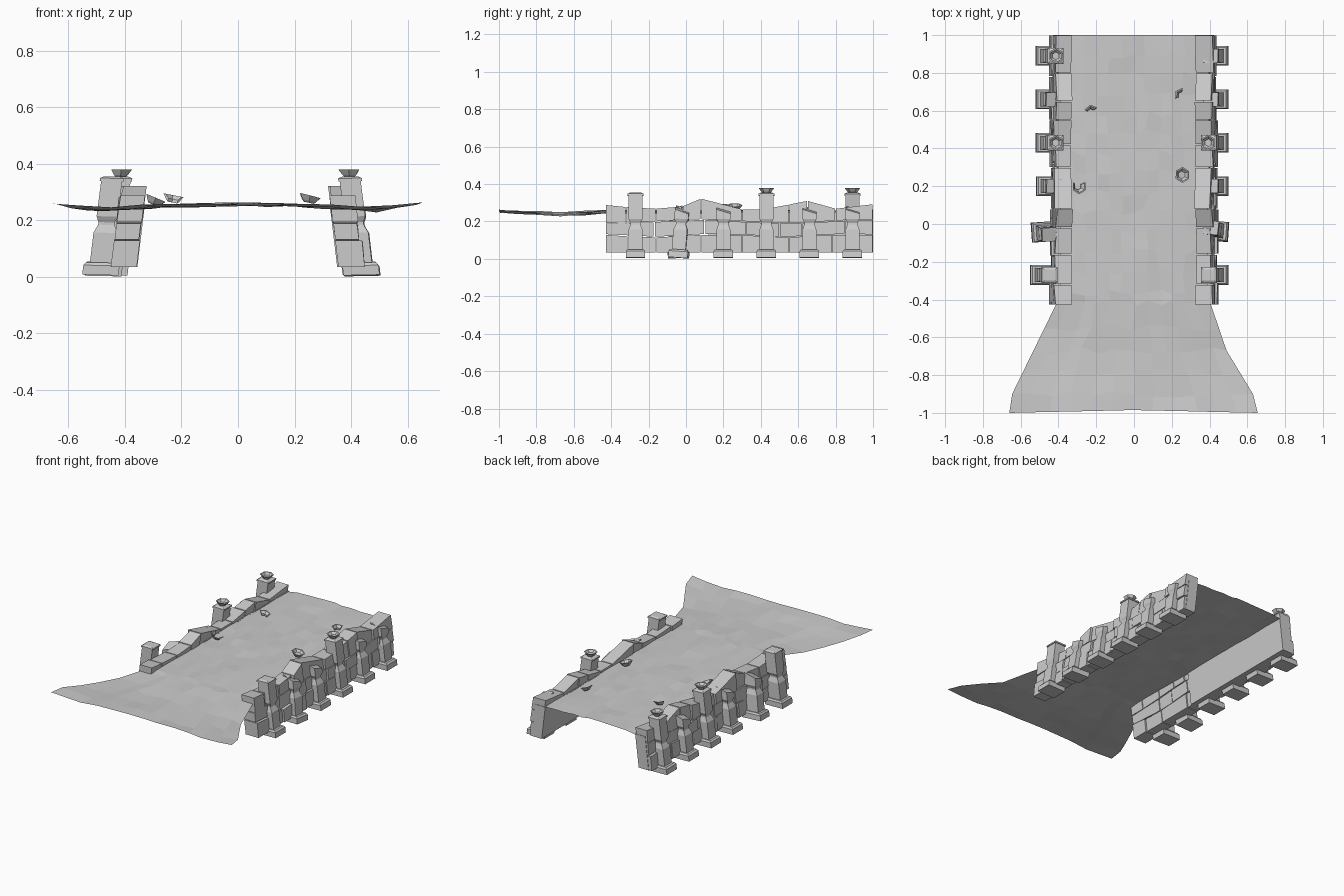
import bpy, bmesh, math, random
from mathutils import Matrix, Vector

if "Cube" in bpy.data.objects:
    bpy.data.objects.remove(bpy.data.objects["Cube"])
random.seed(4)


def lerp(table, t):
    for (a, p), (b, q) in zip(table, table[1:]):
        if t <= b:
            return p + (q - p) * (t - a) / (b - a)
    return table[-1][1]


def finish(bm, name):
    bmesh.ops.recalc_face_normals(bm, faces=bm.faces)
    me = bpy.data.meshes.new(name)
    bm.to_mesh(me)
    bm.free()
    ob = bpy.data.objects.new(name, me)
    bpy.context.collection.objects.link(ob)
    return ob


def loft(bm, rings, closed=True):
    rows = [[bm.verts.new(p) for p in r] for r in rings]
    n = len(rows[0])
    for a, b in zip(rows, rows[1:]):
        for i in range(n):
            j = (i + 1) % n
            bm.faces.new((a[i], a[j], b[j], b[i]))
    if closed:
        bm.faces.new(rows[0])
        bm.faces.new(rows[-1])


def square(hx, hy, z, slant=0):
    return [(sx * hx, sy * hy, z + slant * (sx + sy) / 2)
            for sx, sy in ((-1, -1), (1, -1), (1, 1), (-1, 1))]


# Worn road deck, flaring towards the front
LEFT = [(-1, .66), (-.9, .645), (-.42, .41), (-.36, .39), (1, .39)]
RIGHT = [(-1, .655), (-.9, .63), (-.67, .49), (-.42, .405), (-.36, .39), (1, .39)]
ys = [-1, -.9, -.79, -.67, -.55, -.42, -.36] + [-.25 + i * 1.25 / 12 for i in range(13)]
bm = bmesh.new()
NX = 12
grid = []
for y in ys:
    row = []
    for i in range(NX + 1):
        u = i / NX * 2 - 1
        x = u * lerp(RIGHT if u > 0 else LEFT, y)
        inner = 0 < i < NX
        if inner:
            x += random.uniform(-.015, .015)
        yy = y + (random.uniform(-.02, .02) if inner and -1 < y < 1 else 0)
        if y == -1:
            yy += .015 * (1 - abs(u))
        z = .259 - .014 * abs(u) ** 2 + random.uniform(-.004, .004)
        if y < -.42:
            z -= .008 * math.sin((y + 1) / .58 * math.pi)
            z += .022 * max(0, abs(x) - .5) / .16 - .006 * abs(u)
        row.append(bm.verts.new((x, yy, z)))
    grid.append(row)
for a, b in zip(grid, grid[1:]):
    for i in range(NX):
        bm.faces.new((a[i], a[i + 1], b[i + 1], b[i]))
finish(bm, "road_deck")

# Leaning side walls of uneven stone blocks with a wavy broken top
TOP = [(-.43, .288), (-.2, .265), (-.02, .28), (.08, .322), (.3, .265), (.42, .265),
       (.65, .31), (.8, .268), (1, .292)]
CUTS = [[-.43, -.31, -.16, .08, .3, .55, .78, 1],
        [-.43, -.17, -.05, .1, .32, .5, .62, .85, 1],
        [-.43, -.32, -.16, -.02, .08, .3, .42, .55, .65, .8, 1]]
BOTTOM = .035


def wall_x(side, z, depth):
    # depth 0 is the inner face, 1 the outer face
    return side * ((.355 if side > 0 else .36) - .12 * (z - BOTTOM) + .085 * depth)


for side, label in ((-1, "left"), (1, "right")):
    bm = bmesh.new()
    for r, cuts in enumerate(CUTS):
        for y0, y1 in zip(cuts, cuts[1:]):
            bulge = random.uniform(-.07, .12)
            inset = random.uniform(-.03, .06)
            rings = []
            for y in (y0 + .003, y1 - .003):
                t = lerp(TOP, y)
                levels = [BOTTOM, .125 + .008 * math.sin(y * 9), .2 + .01 * math.sin(y * 7 + 1), t]
                lo = levels[r] + (.002 if r else 0)
                hi = levels[r + 1] - (.002 if r < 2 else 0)
                j = random.uniform(-.06, .06)
                rings.append([(wall_x(side, z, d), y, z) for z, d in
                              ((lo, inset), (lo, 1 + bulge), (hi, 1 + bulge + j), (hi, inset))])
            loft(bm, rings)
    finish(bm, label + "_wall_blocks")
    # Flat lining on the inner face
    bm = bmesh.new()
    loft(bm, [[(wall_x(side, z, d), y, z) for z, d in
               ((BOTTOM, -.05), (BOTTOM, .8), (.25, .8), (.25, -.05))] for y in (.12, 1)])
    finish(bm, label + "_wall_lining")


# Hexagonal bowl finial; sectors < 6 leaves a broken shard
def bowl(bm, matrix, sectors=6):
    prof = [(.02, 0), (.028, .007), (.042, .026), (.034, .026), (.02, .012)]
    new = []
    n = sectors if sectors == 6 else sectors + 1
    rows = []
    for r, z in prof:
        rows.append([bm.verts.new(matrix @ Vector((r * math.cos(k * math.pi / 3),
                                                   r * math.sin(k * math.pi / 3), z)))
                     for k in range(n)])
    for a, b in zip(rows, rows[1:]):
        for i in range(sectors):
            j = (i + 1) % n
            bm.faces.new((a[i], a[j], b[j], b[i]))
    if sectors == 6:
        bm.faces.new(rows[0])
        bm.faces.new(rows[-1])
    else:
        for i in (0, n - 1):
            bm.faces.new([row[i] for row in rows])
        for i in range(sectors):
            bm.faces.new((rows[0][i], rows[0][i + 1], rows[-1][i + 1], rows[-1][i]))


# Pillars outside the walls: some whole, some snapped off
def pillar(name, x, y, whole, finial, twist):
    side = 1 if x > 0 else -1
    bm = bmesh.new()
    loft(bm, [square(.064, .052, 0), square(.064, .052, .034), square(.056, .045, .044)])
    shaft = [square(.042, .037, .044), square(.042, .037, .15),
             square(.029, .027, .178), square(.029, .027, .187), square(.038, .038, .208)]
    if whole:
        loft(bm, shaft + [square(.037, .037, .333)])
        loft(bm, [square(.042, .042, .333), square(.042, .042, .343), square(.03, .03, .349)])
    else:
        loft(bm, shaft + [square(.037, .037, .258, -.022 * side)])
    if finial:
        bowl(bm, Matrix.Translation((0, 0, .348)) @ Matrix.Rotation(.5, 4, 'Z'))
    # lean towards the wall
    for v in bm.verts:
        v.co.x -= side * .12 * v.co.z
        v.co.z += .02 * side * v.co.x + .006
    ob = finish(bm, name)
    ob.location = (x, y, 0)
    ob.rotation_euler = (twist, 0, twist)


# y, left x, right x, whole left, whole right, finial left, finial right, twist
ROWS = [(-.27, -.487, .437, 1, 1, 0, 0, 0),
        (-.04, -.48, .437, 0, 0, 0, 0, .07),
        (.2, -.455, .437, 0, 0, 0, 0, 0),
        (.43, -.457, .437, 1, 1, 1, 1, 0),
        (.66, -.457, .437, 0, 0, 0, 0, 0),
        (.89, -.457, .437, 1, 0, 1, 0, 0)]
for i, (y, lx, rx, lw, rw, lf, rf, tw) in enumerate(ROWS):
    pillar(f"left_pillar_{i}", lx, y, lw, lf, tw)
    pillar(f"right_pillar_{i}", rx, y, rw, rf, -tw)

# Fallen bowls and shards on the deck
for i, (x, y, z, tilt, spin, n) in enumerate([(.25, .26, .262, .25, .5, 6),
                                              (-.3, .2, .255, .4, 2.6, 4),
                                              (-.23, .59, .262, .2, .7, 2),
                                              (.25, .68, .262, .2, 1.5, 2)]):
    bm = bmesh.new()
    bowl(bm, Matrix.Translation((x, y, z)) @ Matrix.Rotation(tilt, 4, 'Y')
         @ Matrix.Rotation(spin, 4, 'Z'), n)
    finish(bm, f"fallen_bowl_{i}")
